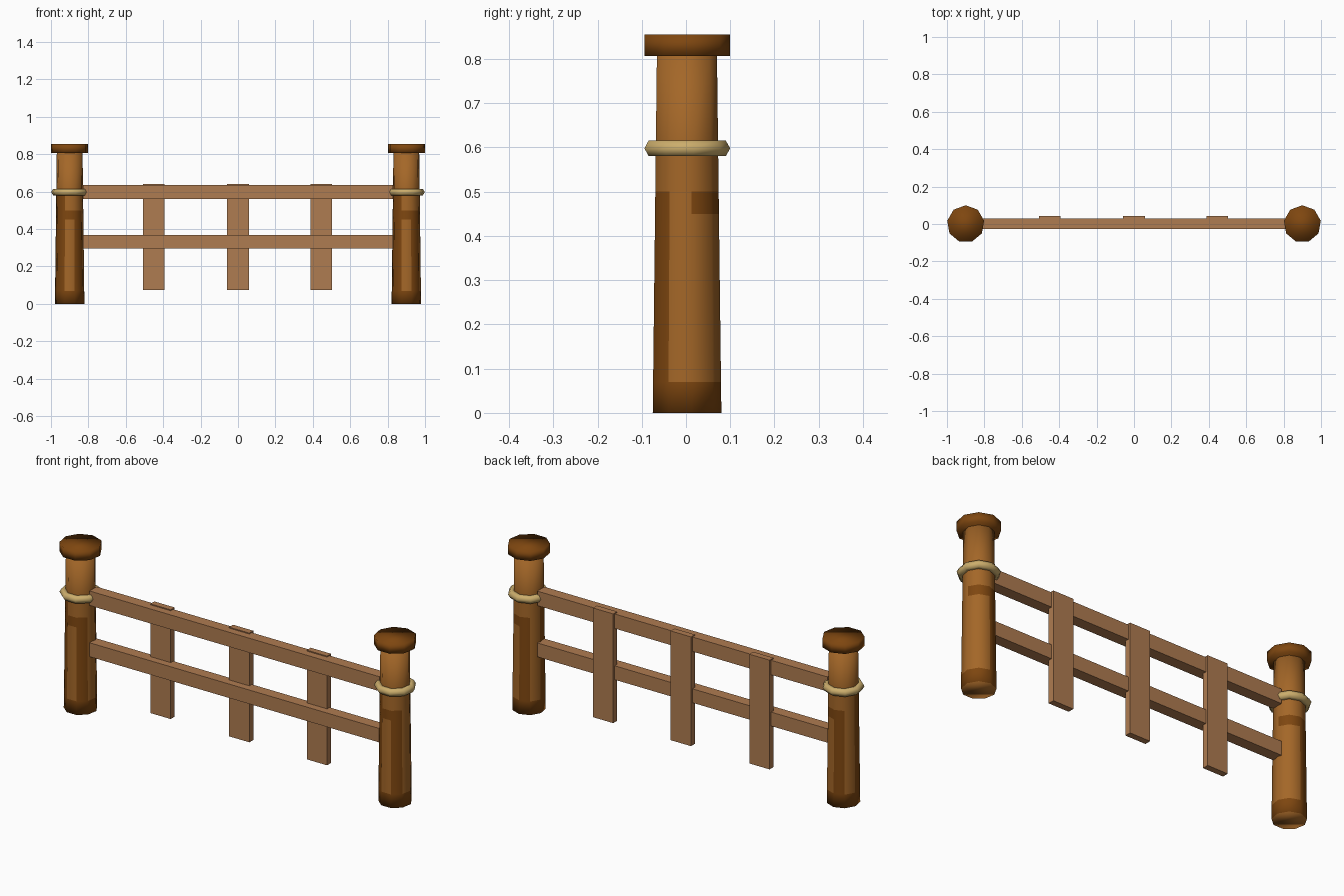
import bpy, bmesh, math

if "Cube" in bpy.data.objects:
    bpy.data.objects.remove(bpy.data.objects["Cube"])

def material(name, rgb):
    m = bpy.data.materials.new(name)
    m.diffuse_color = (*rgb, 1)
    m.use_nodes = True
    m.node_tree.nodes["Principled BSDF"].inputs["Base Color"].default_value = m.diffuse_color
    return m

LIGHT = material("light_bark", (0.37, 0.135, 0.021))
DARK = material("dark_bark", (0.21, 0.062, 0.005))
PLANK = material("plank_wood", (0.43, 0.20, 0.082))
ROPE = material("rope_tan", (0.60, 0.42, 0.15))
SIDES = 9

def finish(bm, name, mats, smooth):
    bmesh.ops.recalc_face_normals(bm, faces=bm.faces)
    for f in bm.faces:
        f.smooth = smooth
    me = bpy.data.meshes.new(name)
    bm.to_mesh(me)
    bm.free()
    for m in mats:
        me.materials.append(m)
    ob = bpy.data.objects.new(name, me)
    bpy.context.collection.objects.link(ob)
    return ob

def lathe(name, x, profile, mats, closed=False, rule=None):
    """Spin a (radius, z) profile around a vertical axis at x."""
    bm = bmesh.new()
    rings = []
    for r, z in profile:
        rings.append([bm.verts.new((x + r * math.cos(a), r * math.sin(a), z))
                      for a in (math.pi / 2 + math.tau * i / SIDES for i in range(SIDES))])
    pairs = list(zip(rings, rings[1:]))
    if closed:
        pairs.append((rings[-1], rings[0]))
    else:
        bm.faces.new(rings[0])
        bm.faces.new(rings[-1])
    for level, (a, b) in enumerate(pairs):
        for i in range(SIDES):
            j = (i + 1) % SIDES
            f = bm.faces.new((a[i], a[j], b[j], b[i]))
            if rule:
                f.material_index = rule(level, i)
    return finish(bm, name, mats, True)

def box(name, x0, x1, y0, y1, z0, z1):
    bm = bmesh.new()
    bmesh.ops.create_cube(bm, size=1)
    for v in bm.verts:
        v.co = ((x0, x1)[v.co.x > 0], (y0, y1)[v.co.y > 0], (z0, z1)[v.co.z > 0])
    return finish(bm, name, [PLANK], False)

# weathered bark: dark foot, dark knot band, and dark streaks on some sides
def bark(level, side):
    if level == 0:
        return 1
    if level == 1:
        return int(side in (0, 2, 3, 5))
    if level == 2:
        return int(side not in (1, 6))
    if level == 3:
        return int(side in (2, 3))
    return 0

def post_radius(z):
    return 0.08 - 0.01 * z / 0.81

for side, x in (("left", -0.9), ("right", 0.9)):
    # tapered post
    lathe(side + "_post", x, [(post_radius(z), z) for z in (0, 0.07, 0.45, 0.50, 0.60, 0.81)],
          [LIGHT, DARK], rule=bark)
    # flat cap
    lathe(side + "_post_cap", x, [(0.1, 0.807), (0.1, 0.855)], [DARK])
    # rope ring
    lathe(side + "_rope_ring", x,
          [(0.08 + 0.02 * math.cos(k * math.tau / 6), 0.598 + 0.02 * math.sin(k * math.tau / 6))
           for k in range(6)], [ROPE], closed=True)

# horizontal rails
box("upper_rail", -0.83, 0.83, -0.028, 0.03, 0.56, 0.635)
box("lower_rail", -0.83, 0.83, -0.028, 0.03, 0.295, 0.367)

# vertical slats on the back
for name, x in (("left", -0.45), ("middle", 0), ("right", 0.445)):
    box(name + "_slat", x - 0.058, x + 0.058, 0.01, 0.042, 0.075, 0.64)
